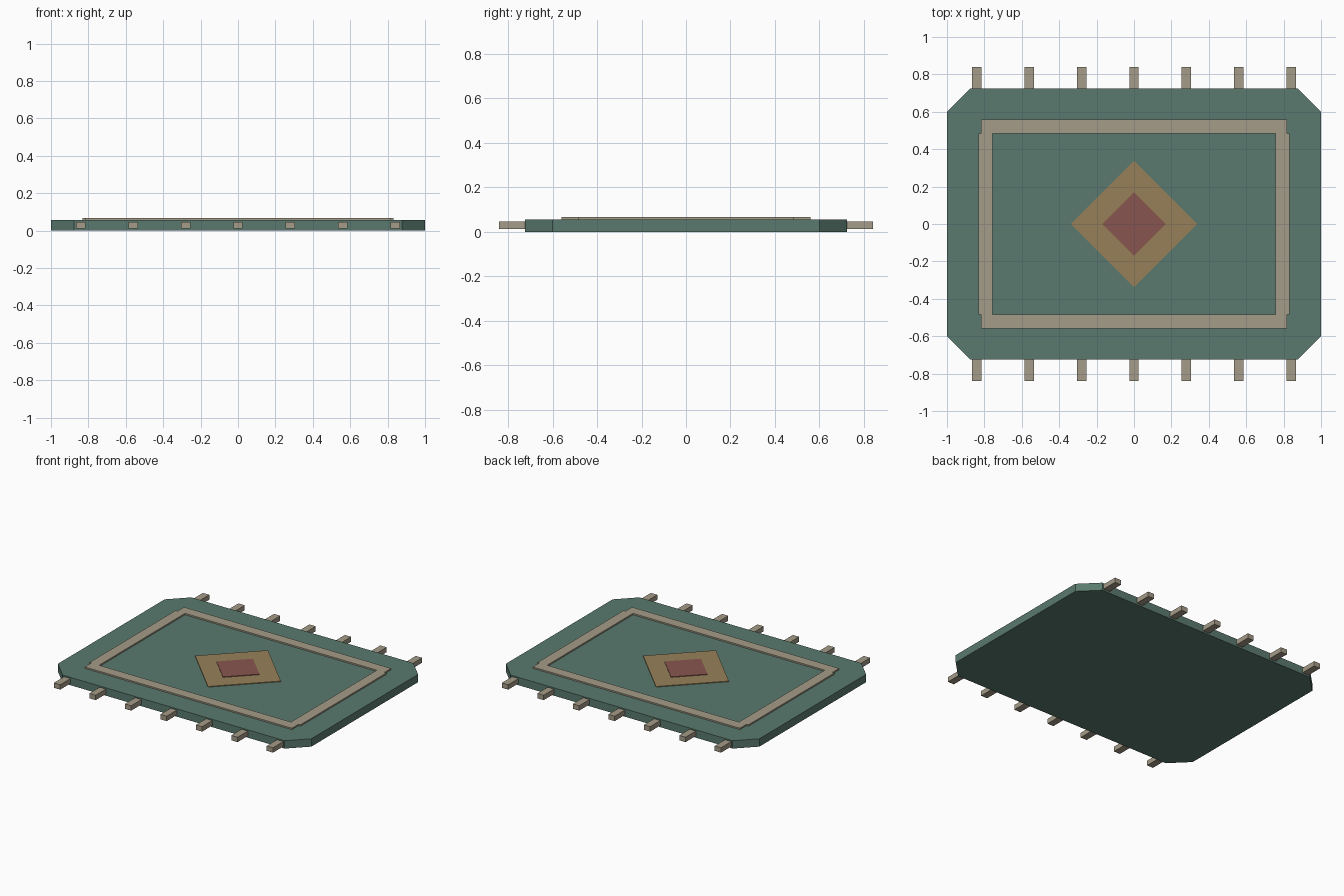
import bpy, bmesh

if "Cube" in bpy.data.objects:
    bpy.data.objects.remove(bpy.data.objects["Cube"])

def material(name, rgb):
    m = bpy.data.materials.new(name)
    m.diffuse_color = (*rgb, 1)
    m.use_nodes = True
    m.node_tree.nodes["Principled BSDF"].inputs["Base Color"].default_value = m.diffuse_color
    return m

GREEN = material("green_wool", (0.102, 0.195, 0.156))
CREAM = material("cream_wool", (0.376, 0.328, 0.242))
GOLD = material("gold_wool", (0.305, 0.216, 0.098))
RED = material("red_wool", (0.246, 0.089, 0.080))

def slab(name, outline, z0, z1, mat):
    """Extrude a flat counter-clockwise outline from z0 to z1."""
    bm = bmesh.new()
    face = bm.faces.new([bm.verts.new((x, y, z0)) for x, y in outline])
    out = bmesh.ops.extrude_face_region(bm, geom=[face], use_keep_orig=True)
    top = [v for v in out["geom"] if isinstance(v, bmesh.types.BMVert)]
    bmesh.ops.translate(bm, verts=top, vec=(0, 0, z1 - z0))
    bmesh.ops.recalc_face_normals(bm, faces=bm.faces)
    me = bpy.data.meshes.new(name)
    bm.to_mesh(me)
    bm.free()
    me.materials.append(mat)
    ob = bpy.data.objects.new(name, me)
    bpy.context.collection.objects.link(ob)
    return ob

def rect(x0, x1, y0, y1):
    return [(x0, y0), (x1, y0), (x1, y1), (x0, y1)]

def diamond(r):
    return [(r, 0), (0, r), (-r, 0), (0, -r)]

# Rug body with clipped corners
X, Y, C = 1.0, 0.725, 0.124
slab("rug_body", [(X - C, -Y), (X, C - Y), (X, Y - C), (X - C, Y),
                  (C - X, Y), (-X, Y - C), (-X, C - Y), (C - X, -Y)], 0, 0.056, GREEN)

# Raised border strips
for s, end in ((-1, "front"), (1, "back")):
    a, b = sorted((s * 0.484, s * 0.559))
    slab(f"border_{end}", rect(-0.817, 0.817, a, b), 0.05, 0.066, CREAM)
for s, side in ((-1, "left"), (1, "right")):
    a, b = sorted((s * 0.757, s * 0.832))
    slab(f"border_{side}", rect(a, b, -0.484, 0.484), 0.05, 0.066, CREAM)

# Centre medallion
slab("medallion_outer", diamond(0.338), 0.05, 0.061, GOLD)
slab("medallion_inner", diamond(0.169), 0.055, 0.065, RED)

# Fringe tassels along front and back
for s, end in ((-1, "front"), (1, "back")):
    a, b = sorted((s * 0.715, s * 0.84))
    for i in range(7):
        x = (i - 3) * 0.28
        slab(f"tassel_{end}_{i + 1}", rect(x - 0.025, x + 0.025, a, b), 0.012, 0.047, CREAM)
